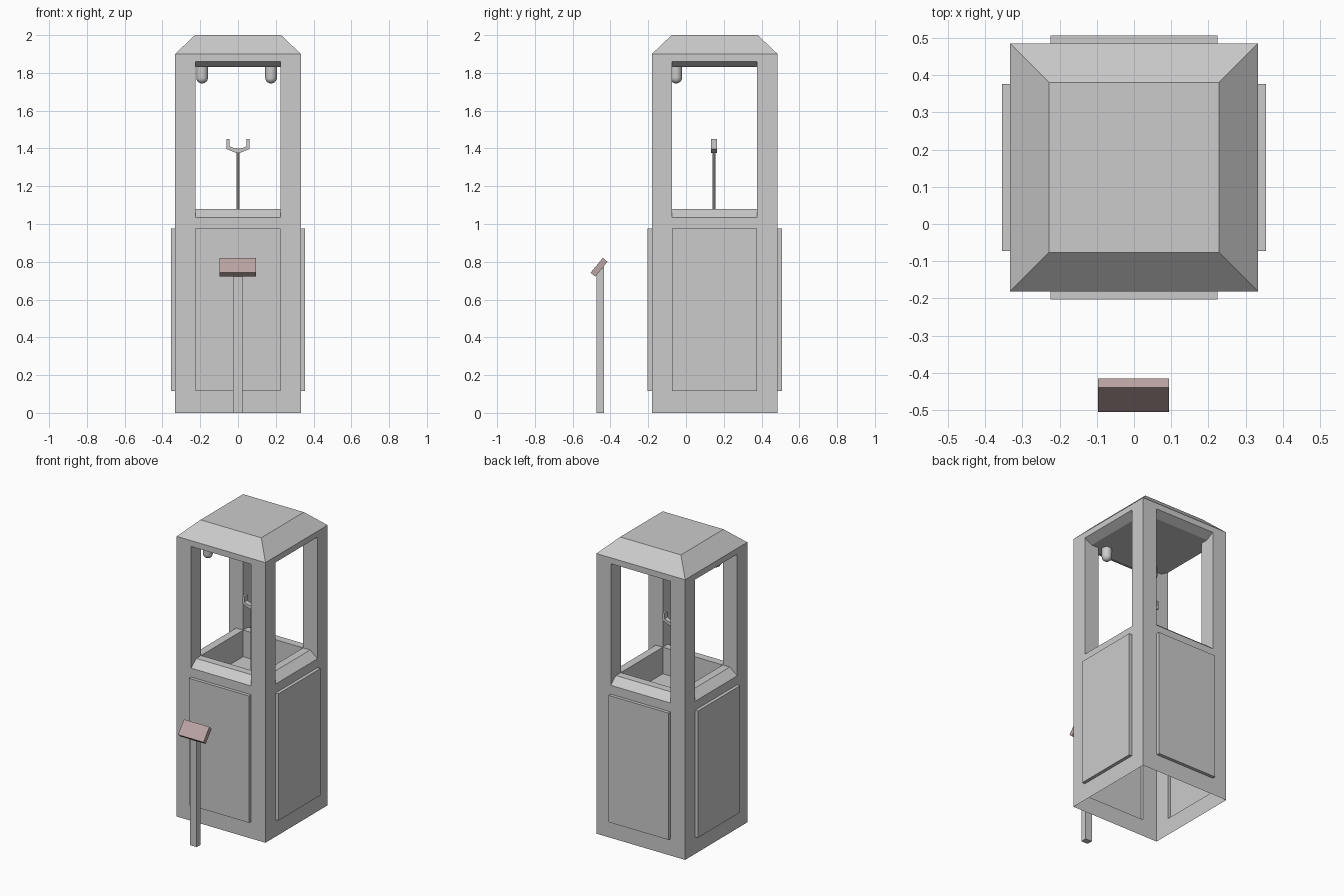
import bpy, bmesh, math
from mathutils import Matrix, Vector

if "Cube" in bpy.data.objects:
    bpy.data.objects.remove(bpy.data.objects["Cube"])

CY = 0.152            # centre of the booth in y
H, W = 0.333, 0.225   # half width of booth / of openings
P = 0.355             # raised panel plane
S = H - 0.055         # inner edge of sill slope
R = 0.228             # half width of flat roof


def finish(name, bm, mat=None):
    bmesh.ops.remove_doubles(bm, verts=bm.verts, dist=1e-4)
    bmesh.ops.recalc_face_normals(bm, faces=bm.faces)
    me = bpy.data.meshes.new(name)
    bm.to_mesh(me)
    bm.free()
    ob = bpy.data.objects.new(name, me)
    bpy.context.collection.objects.link(ob)
    if mat:
        me.materials.append(mat)
    return ob


def prism(name, pts, a, b, axis, mat=None):
    """Extrude a profile: axis 'x' takes (y, z) points, axis 'y' takes (x, z)."""
    bm = bmesh.new()
    at = (lambda p, t: (t, p[0], p[1])) if axis == 'x' else (lambda p, t: (p[0], t, p[1]))
    lo = [bm.verts.new(at(p, a)) for p in pts]
    hi = [bm.verts.new(at(p, b)) for p in pts]
    bm.faces.new(lo)
    bm.faces.new(hi)
    for i in range(len(pts)):
        j = (i + 1) % len(pts)
        bm.faces.new((lo[i], lo[j], hi[j], hi[i]))
    return finish(name, bm, mat)


# Booth shell: one side built in (u, depth, z), repeated four times
bm = bmesh.new()


def face(pts, rot):
    bm.faces.new([bm.verts.new(rot @ Vector((u, -d, z)) + Vector((0, CY, 0)))
                  for u, d, z in pts])


def band(d0, z0, d1, z1, rot):
    face([(-W, d0, z0), (W, d0, z0), (W, d1, z1), (-W, d1, z1)], rot)


levels = [0, 0.115, 0.975, 1.035, 1.86, 1.9]
side_loop = [(H, 0), (H, 0.115), (P, 0.115), (P, 0.975), (H, 0.975), (H, 1.035),
             (S, 1.08), (W, 1.08), (W, 0.9)]
header = [(W, 1.83), (S, 1.83), (H, 1.86), (H, 1.9)]
reveal = [(H, 1.035), (S, 1.08), (W, 1.08), (W, 1.83), (S, 1.83), (H, 1.86)]
for k in range(4):
    rot = Matrix.Rotation(k * math.pi / 2, 3, 'Z')
    # rails, panel, sill and well wall, then the header
    for loop in (side_loop, header):
        for (d0, z0), (d1, z1) in zip(loop, loop[1:]):
            band(d0, z0, d1, z1, rot)
    # corner posts, panel edges and window reveals
    for s in (-1, 1):
        for z0, z1 in zip(levels, levels[1:]):
            face([(s * H, H, z0), (s * W, H, z0), (s * W, H, z1), (s * H, H, z1)], rot)
        face([(s * W, H, 0.115), (s * W, P, 0.115), (s * W, P, 0.975), (s * W, H, 0.975)], rot)
        lo = [(s * W, d, z) for d, z in reveal]
        face([lo[0], lo[1], lo[4], lo[5]], rot)
        face(lo[1:5], rot)
    # roof slope
    face([(-H, H, 1.9), (-W, H, 1.9), (W, H, 1.9), (H, H, 1.9), (R, R, 2), (-R, R, 2)], rot)
# well floor, ceiling and flat roof
for h, z in ((W, 0.9), (W, 1.83), (R, 2.0)):
    face([(-h, h, z), (h, h, z), (h, -h, z), (-h, -h, z)], Matrix.Identity(3))
finish("booth_shell", bm)

# Ceiling lamps: short cylinders with a domed end
for name, x in (("lamp_left", -0.19), ("lamp_right", 0.175)):
    bm = bmesh.new()
    r, n = 0.031, 20
    prof = [(0, 1.83), (r, 1.83)] + [
        (r * math.cos(a * math.pi / 12), 1.775 - r * math.sin(a * math.pi / 12)) for a in range(7)]
    vs = [bm.verts.new((x + p, -0.052, z)) for p, z in prof]
    es = [bm.edges.new(e) for e in zip(vs, vs[1:])]
    bmesh.ops.spin(bm, geom=vs + es, cent=(x, -0.052, 0), axis=(0, 0, 1),
                   angle=2 * math.pi, steps=n)
    bmesh.ops.remove_doubles(bm, verts=bm.verts, dist=1e-4)
    ob = finish(name, bm)
    bpy.context.view_layer.objects.active = ob
    ob.select_set(True)
    bpy.ops.object.shade_smooth_by_angle(angle=math.radians(40))
    ob.select_set(False)

# Display stand: thin rod and forked holder
bm = bmesh.new()
bmesh.ops.create_cone(bm, cap_ends=True, segments=10, radius1=0.008, radius2=0.008, depth=0.485,
                      matrix=Matrix.Translation((0, 0.149, 0.9 + 0.2425)))
finish("stand_rod", bm)
half = [(0.01, 1.376), (0.061, 1.397), (0.061, 1.45), (0.045, 1.45), (0.045, 1.412), (0.02, 1.4)]
prism("stand_fork", half + [(-x, z) for x, z in reversed(half)], 0.133, 0.165, 'y')

# Sign in front: post and tilted plaque
prism("sign_post", [(-0.475, 0), (-0.434, 0), (-0.434, 0.775), (-0.475, 0.73)], -0.026, 0.023, 'x')
brown = bpy.data.materials.new("plaque_brown")
brown.diffuse_color = (0.5, 0.37, 0.37, 1)
brown.use_nodes = True
brown.node_tree.nodes["Principled BSDF"].inputs["Base Color"].default_value = brown.diffuse_color
prism("sign_plaque", [(-0.505, 0.742), (-0.48, 0.721), (-0.416, 0.8), (-0.44, 0.821)],
      -0.097, 0.094, 'x', brown)
